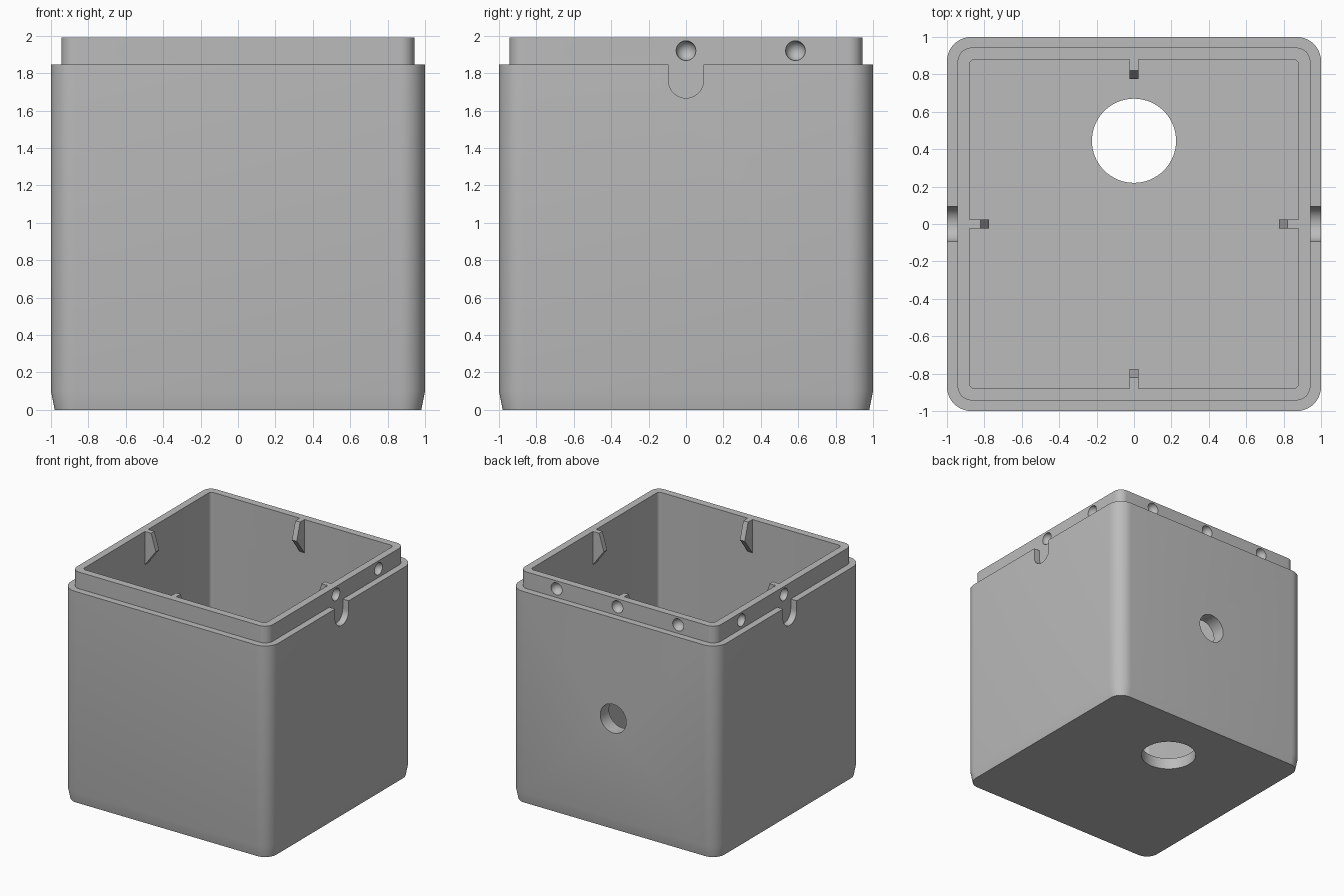
import bpy, bmesh, math
from mathutils import Matrix, Vector

if "Cube" in bpy.data.objects:
    bpy.data.objects.remove(bpy.data.objects["Cube"])

grey = bpy.data.materials.new("plain grey")
grey.use_nodes = True
GREY = (0.5, 0.5, 0.5, 1)
grey.diffuse_color = GREY
grey.node_tree.nodes["Principled BSDF"].inputs["Base Color"].default_value = GREY


def make(name, bm):
    bmesh.ops.recalc_face_normals(bm, faces=bm.faces)
    mesh = bpy.data.meshes.new(name)
    bm.to_mesh(mesh)
    bm.free()
    mesh.materials.append(grey)
    obj = bpy.data.objects.new(name, mesh)
    bpy.context.collection.objects.link(obj)
    return obj


def rounded_square(bm, half, radius, z, steps=10):
    ring = []
    for quarter in range(4):
        turn = Matrix.Rotation(quarter * math.pi / 2, 3, 'Z')
        for i in range(steps + 1):
            a = math.pi / 2 * i / steps
            c = half - radius
            ring.append(bm.verts.new(turn @ Vector((c + radius * math.cos(a), c + radius * math.sin(a), z))))
    return ring


def cylinder(bm, radius, depth, centre, axis='Z', segments=48):
    rot = {'Z': Matrix(), 'X': Matrix.Rotation(math.pi / 2, 4, 'Y'),
           'Y': Matrix.Rotation(math.pi / 2, 4, 'X')}[axis]
    bmesh.ops.create_cone(bm, cap_ends=True, segments=segments, radius1=radius, radius2=radius,
                          depth=depth, matrix=Matrix.Translation(centre) @ rot)


# Shell: outer wall, shoulder, lip and inner wall as one lofted skin
WALL, LIP, INNER = 1.0, 0.943, 0.88
SHOULDER, TOP, FLOOR = 1.845, 1.99, 0.1
bm = bmesh.new()
sections = [(0.98, 0.11, 0), (WALL, 0.13, 0.1), (WALL, 0.13, SHOULDER), (LIP, 0.075, SHOULDER),
            (LIP, 0.075, TOP), (INNER, 0.03, TOP), (INNER, 0.03, FLOOR)]
rings = [rounded_square(bm, *s) for s in sections]
for low, high in zip(rings, rings[1:]):
    for i in range(len(low)):
        j = (i + 1) % len(low)
        bm.faces.new((low[i], low[j], high[j], high[i]))
bm.faces.new(rings[0])
bm.faces.new(rings[-1])
shell = make("box_shell", bm)

# Cutters: floor hole, back hole, side slots and lip dimples
cutters = []
bm = bmesh.new()
cylinder(bm, 0.225, 0.6, (0, 0.445, 0), segments=64)
cylinder(bm, 0.125, 0.4, (0, 1, 0.97), 'Y')
cutters.append(make("hole_cutter", bm))

for side in (-1, 1):
    bm = bmesh.new()
    outline = [(0.093, 1.9), (-0.093, 1.9)]
    for i in range(25):
        a = math.pi + math.pi * i / 24
        outline.append((0.093 * math.cos(a), 1.76 + 0.093 * math.sin(a)))
    face = bm.faces.new([bm.verts.new((side * LIP, y, z)) for y, z in outline])
    out = bmesh.ops.extrude_face_region(bm, geom=[face])["geom"]
    bmesh.ops.translate(bm, vec=(side * 0.2, 0, 0), verts=[v for v in out if isinstance(v, bmesh.types.BMVert)])
    cutters.append(make("slot_cutter", bm))

bm = bmesh.new()
for quarter in range(4):
    turn = Matrix.Rotation(quarter * math.pi / 2, 4, 'Z')
    for x in (-0.585, 0, 0.585):
        place = Matrix.Translation((x, -LIP, 1.92)) @ Matrix.Rotation(math.pi / 2, 4, 'X')
        bmesh.ops.create_uvsphere(bm, u_segments=24, v_segments=16, radius=0.053, matrix=turn @ place)
cutters.append(make("dimple_cutter", bm))

for cutter in cutters:
    cutter.hide_render = True
    cutter.hide_viewport = True
    mod = shell.modifiers.new(cutter.name, 'BOOLEAN')
    mod.object = cutter
    mod.operation = 'DIFFERENCE'
    mod.solver = 'EXACT'

# Bake the cuts, then remove the cutters
bpy.context.view_layer.update()
baked = bpy.data.meshes.new_from_object(shell.evaluated_get(bpy.context.evaluated_depsgraph_get()))
shell.modifiers.clear()
shell.data = baked
for cutter in cutters:
    bpy.data.objects.remove(cutter)

# Snap fins: one in the middle of each inner wall
for quarter, name in enumerate(("front", "left", "back", "right")):
    bm = bmesh.new()
    profile = [(-0.89, TOP), (-0.82, TOP), (-0.775, 1.84), (-0.88, 1.7), (-0.89, 1.7)]
    face = bm.faces.new([bm.verts.new((-0.023, y, z)) for y, z in profile])
    out = bmesh.ops.extrude_face_region(bm, geom=[face])["geom"]
    bmesh.ops.translate(bm, vec=(0.046, 0, 0), verts=[v for v in out if isinstance(v, bmesh.types.BMVert)])
    bm.transform(Matrix.Rotation(quarter * math.pi / 2, 4, 'Z'))
    make(name + "_snap_fin", bm)

# Smooth the rounded corners and holes, keep edges sharp
bpy.ops.object.select_all(action='DESELECT')
shell.select_set(True)
bpy.context.view_layer.objects.active = shell
bpy.ops.object.shade_smooth_by_angle(angle=math.radians(30))
